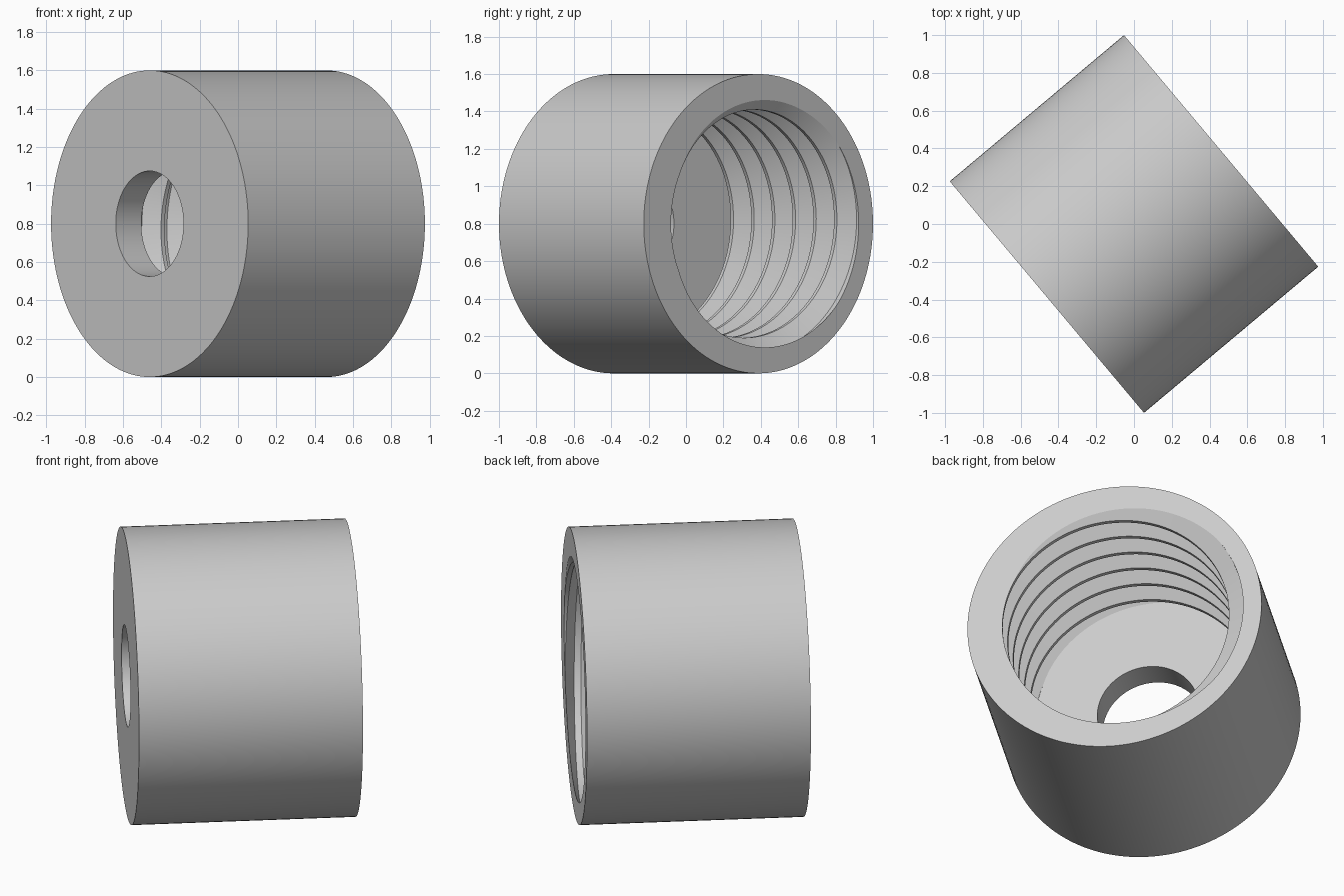
import bpy, bmesh, math
from mathutils import Vector

if "Cube" in bpy.data.objects:
    bpy.data.objects.remove(bpy.data.objects["Cube"])

# Main sizes
R, LENGTH, HOLE = 0.8, 1.204, 0.275      # outer radius, length, small through hole
DEPTH = 1.03                             # depth of the threaded bore
MINOR, MAJOR, PITCH = 0.61, 0.70, 0.172  # thread radii and pitch
CREST, FLANK = 0.024, 0.056              # flat crest width, flank width
N = 144

# Axis lies flat, turned 40 degrees; the bore opens at the back right
ang = math.radians(40)
axis = Vector((math.cos(ang), math.sin(ang), 0))
side = Vector((-math.sin(ang), math.cos(ang), 0))
up = Vector((0, 0, 1))
mouth = axis * LENGTH / 2 + up * R


def thread_radius(d, crest):
    """Bore radius at depth d, with a crest centred at depth 'crest'."""
    x = abs((d - crest + PITCH / 2) % PITCH - PITCH / 2)
    t = min(max((x - CREST / 2) / FLANK, 0), 1)
    return MINOR + (MAJOR - MINOR) * t


def section(theta):
    """Closed (radius, depth) profile at one angle; crests advance with the angle."""
    shift = PITCH * theta / math.tau
    pts = [(R, 0)]
    for k in range(-2, 8):
        for off in (-CREST / 2 - FLANK, -CREST / 2, CREST / 2, CREST / 2 + FLANK):
            d = min(max(k * PITCH + shift + off, 0), DEPTH)
            pts.append((thread_radius(d, shift), d))
    return pts + [(HOLE, DEPTH), (HOLE, LENGTH), (R, LENGTH)]


# Sweep the section around the axis
bm = bmesh.new()
columns = []
for i in range(N + 1):
    th = math.tau * i / N
    radial = -side * math.cos(th) + up * math.sin(th)
    columns.append([bm.verts.new(mouth - axis * d + radial * r) for r, d in section(th)])
for a, b in zip(columns, columns[1:]):
    n = len(a)
    for j in range(n):
        bm.faces.new((a[j], a[(j + 1) % n], b[(j + 1) % n], b[j]))
bmesh.ops.remove_doubles(bm, verts=bm.verts, dist=1e-5)
bmesh.ops.dissolve_degenerate(bm, edges=bm.edges, dist=1e-5)
bmesh.ops.recalc_face_normals(bm, faces=bm.faces)

mesh = bpy.data.meshes.new("threaded_cap")
bm.to_mesh(mesh)
bm.free()
cap = bpy.data.objects.new("threaded_cap", mesh)
bpy.context.collection.objects.link(cap)

# Plain grey colour
grey = bpy.data.materials.new("light grey")
grey.diffuse_color = (0.6, 0.6, 0.6, 1)
grey.use_nodes = True
grey.node_tree.nodes["Principled BSDF"].inputs["Base Color"].default_value = grey.diffuse_color
mesh.materials.append(grey)

bpy.context.view_layer.objects.active = cap
cap.select_set(True)
bpy.ops.object.shade_smooth_by_angle(angle=math.radians(30))
